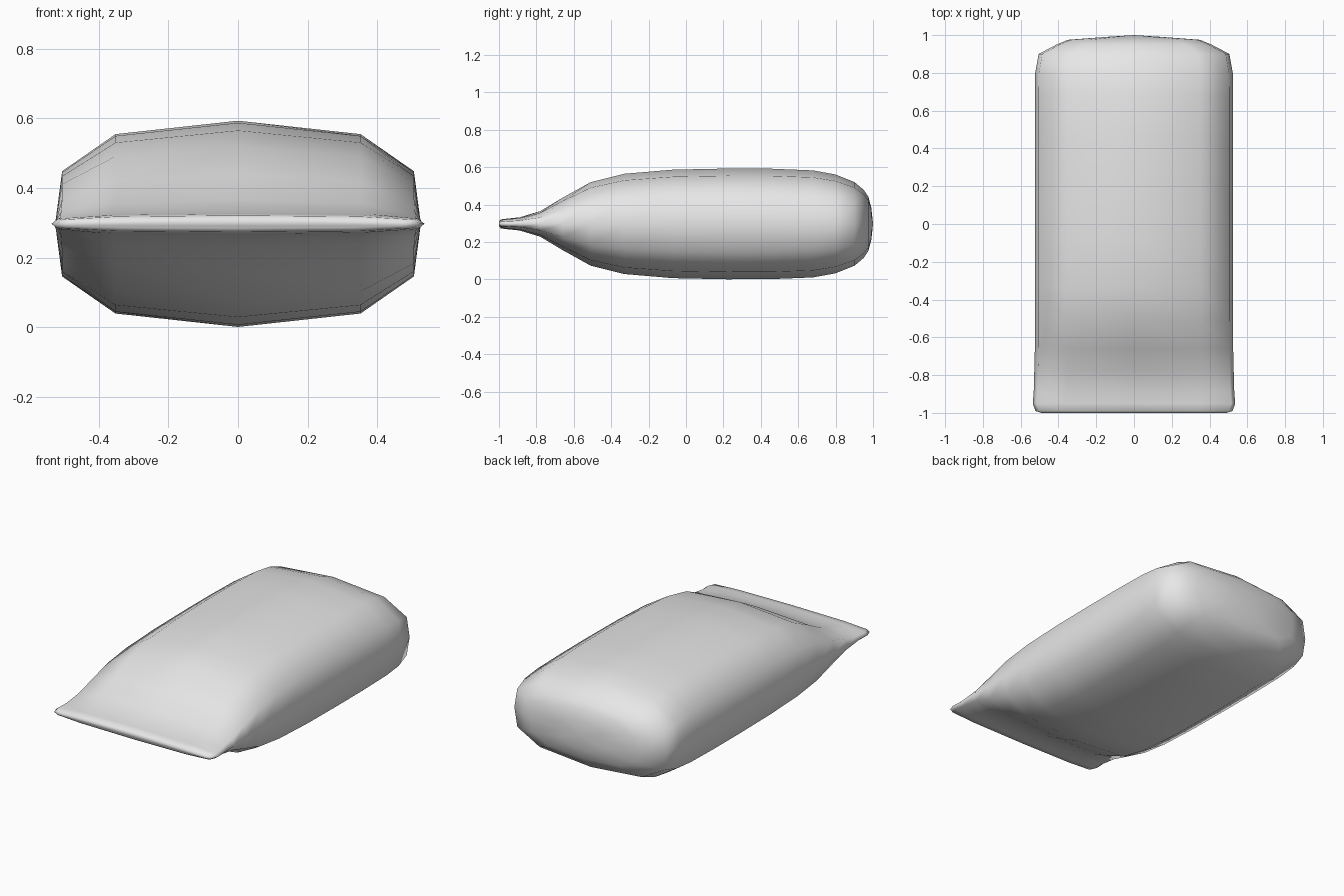
import bpy
import bmesh

cube = bpy.data.objects.get("Cube")
if cube:
    bpy.data.objects.remove(cube, do_unlink=True)

MID = 0.297

# Quarter of the twelve-sided cross-section, as fractions of half width and height
QUARTER = [(1, 0), (0.962, 0.51), (0.67, 0.87), (0, 1)]
SECTION = (QUARTER
           + [(-x, z) for x, z in QUARTER[2::-1]]
           + [(-x, -z) for x, z in QUARTER[1:]]
           + [(x, -z) for x, z in QUARTER[2:0:-1]])

# Stations along the bag: y, half width, half height
STATIONS = [
    (-1.0, 0.49, 0.012), (-0.99, 0.522, 0.024), (-0.95, 0.536, 0.029),
    (-0.89, 0.531, 0.035), (-0.78, 0.528, 0.068), (-0.66, 0.525, 0.140),
    (-0.51, 0.525, 0.223), (-0.33, 0.525, 0.268), (-0.07, 0.525, 0.290),
    (0.22, 0.525, 0.296), (0.46, 0.525, 0.295), (0.68, 0.525, 0.286),
    (0.80, 0.523, 0.264), (0.90, 0.505, 0.224), (0.95, 0.41, 0.182),
    (0.975, 0.35, 0.145), (0.991, 0.14, 0.085),
]


def gray_material():
    mat = bpy.data.materials.new("light gray fabric")
    mat.use_nodes = True
    color = (0.8, 0.8, 0.8, 1)
    mat.diffuse_color = color
    mat.node_tree.nodes["Principled BSDF"].inputs["Base Color"].default_value = color
    return mat


# Loft the sections into one closed skin
bm = bmesh.new()
rings = [[bm.verts.new((x * w, y, MID + z * h)) for x, z in SECTION]
         for y, w, h in STATIONS]
count = len(SECTION)
for a, b in zip(rings, rings[1:]):
    for i in range(count):
        j = (i + 1) % count
        bm.faces.new((a[i], a[j], b[j], b[i]))

# Flat lip at the pinched end, shallow dome at the round end
bm.faces.new(rings[0])
tip = bm.verts.new((0, 1, MID))
for i in range(count):
    bm.faces.new((rings[-1][i], rings[-1][(i + 1) % count], tip))
bmesh.ops.recalc_face_normals(bm, faces=bm.faces)
for face in bm.faces:
    face.smooth = True

mesh = bpy.data.meshes.new("pinched_bag")
bm.to_mesh(mesh)
bm.free()
mesh.materials.append(gray_material())
bag = bpy.data.objects.new("pinched_bag", mesh)
bpy.context.collection.objects.link(bag)
